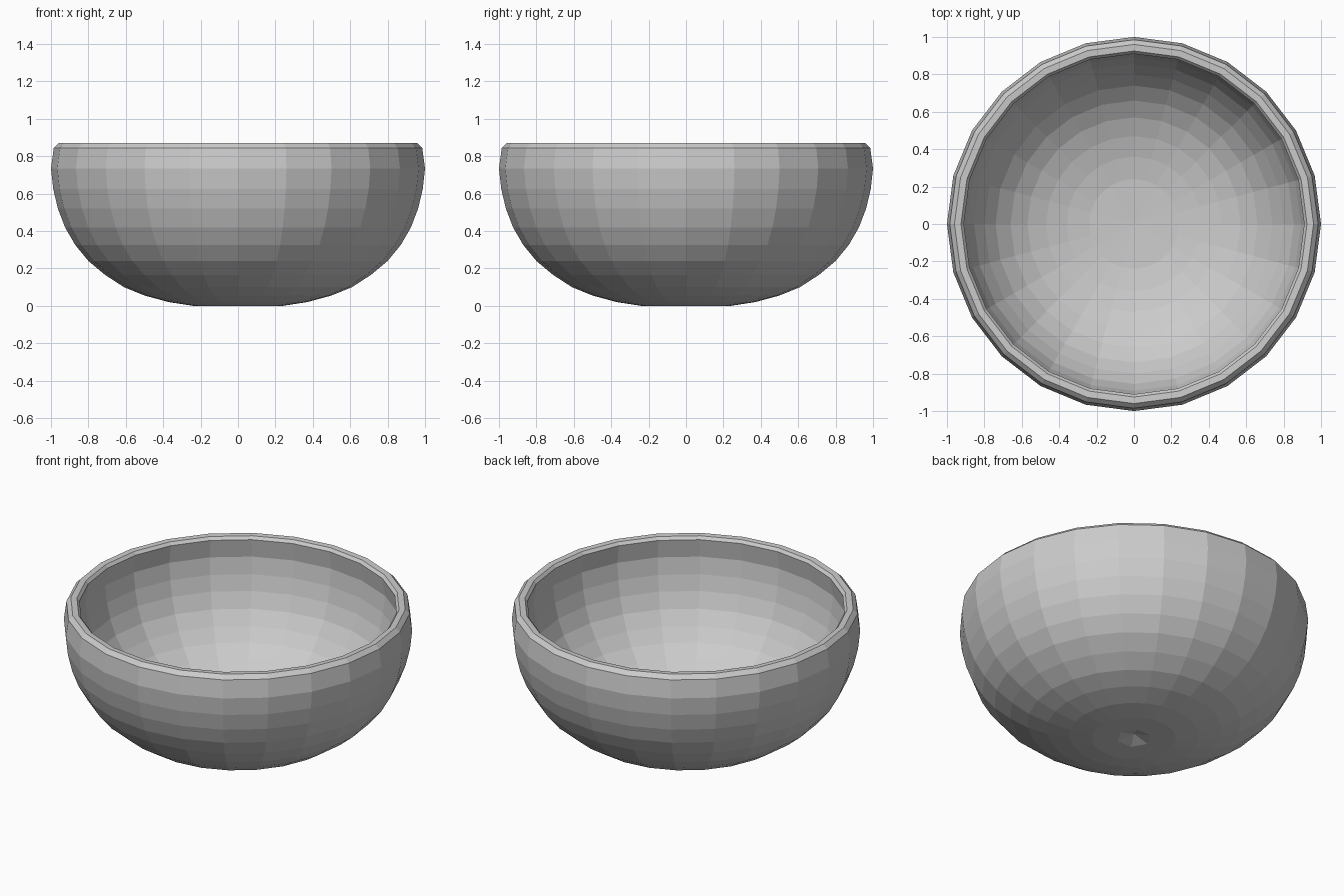
import bpy, bmesh, math

if "Cube" in bpy.data.objects:
    bpy.data.objects.remove(bpy.data.objects["Cube"])

SIDES = 24

# Profile (radius, height): base, outer wall, rim, then inner wall down to the middle
outer = [(0.10, 0.005), (0.24, 0.005), (0.37, 0.025), (0.50, 0.06), (0.61, 0.105),
         (0.71, 0.17), (0.80, 0.245), (0.87, 0.33), (0.925, 0.425), (0.963, 0.525),
         (0.988, 0.63), (1.0, 0.74), (0.985, 0.85)]
rim = [(0.96, 0.875), (0.925, 0.873), (0.91, 0.855)]
inner = [(0.928, 0.74), (0.915, 0.635), (0.892, 0.54), (0.855, 0.445), (0.80, 0.36),
         (0.74, 0.285), (0.66, 0.215), (0.57, 0.16), (0.47, 0.12), (0.36, 0.09),
         (0.24, 0.07), (0.12, 0.065)]
profile = outer + rim + inner

bm = bmesh.new()


def ring(r, z, hexagonal=False):
    verts = []
    for i in range(SIDES):
        a = math.tau * i / SIDES
        k = 1.0
        if hexagonal:
            k = math.cos(math.pi / 6) / math.cos(a % (math.pi / 3) - math.pi / 6)
        verts.append(bm.verts.new((r * k * math.cos(a), r * k * math.sin(a), z)))
    return verts


# Revolved wall; the first ring is the six-sided edge of the dimple underneath
rings = [ring(r, z, i == 0) for i, (r, z) in enumerate(profile)]
for a, b in zip(rings, rings[1:]):
    for i in range(SIDES):
        j = (i + 1) % SIDES
        bm.faces.new((a[i], a[j], b[j], b[i]))

# Close the dimple below and the inside floor
for loop, z in ((rings[0], 0.035), (rings[-1], 0.06)):
    tip = bm.verts.new((0, 0, z))
    for i in range(SIDES):
        bm.faces.new((loop[i], loop[(i + 1) % SIDES], tip))

# Stand the base on the ground
low = min(v.co.z for v in bm.verts)
bmesh.ops.translate(bm, verts=bm.verts, vec=(0, 0, -low))
bmesh.ops.recalc_face_normals(bm, faces=bm.faces)

mesh = bpy.data.meshes.new("bowl")
bm.to_mesh(mesh)
bm.free()
bpy.context.collection.objects.link(bpy.data.objects.new("bowl", mesh))
